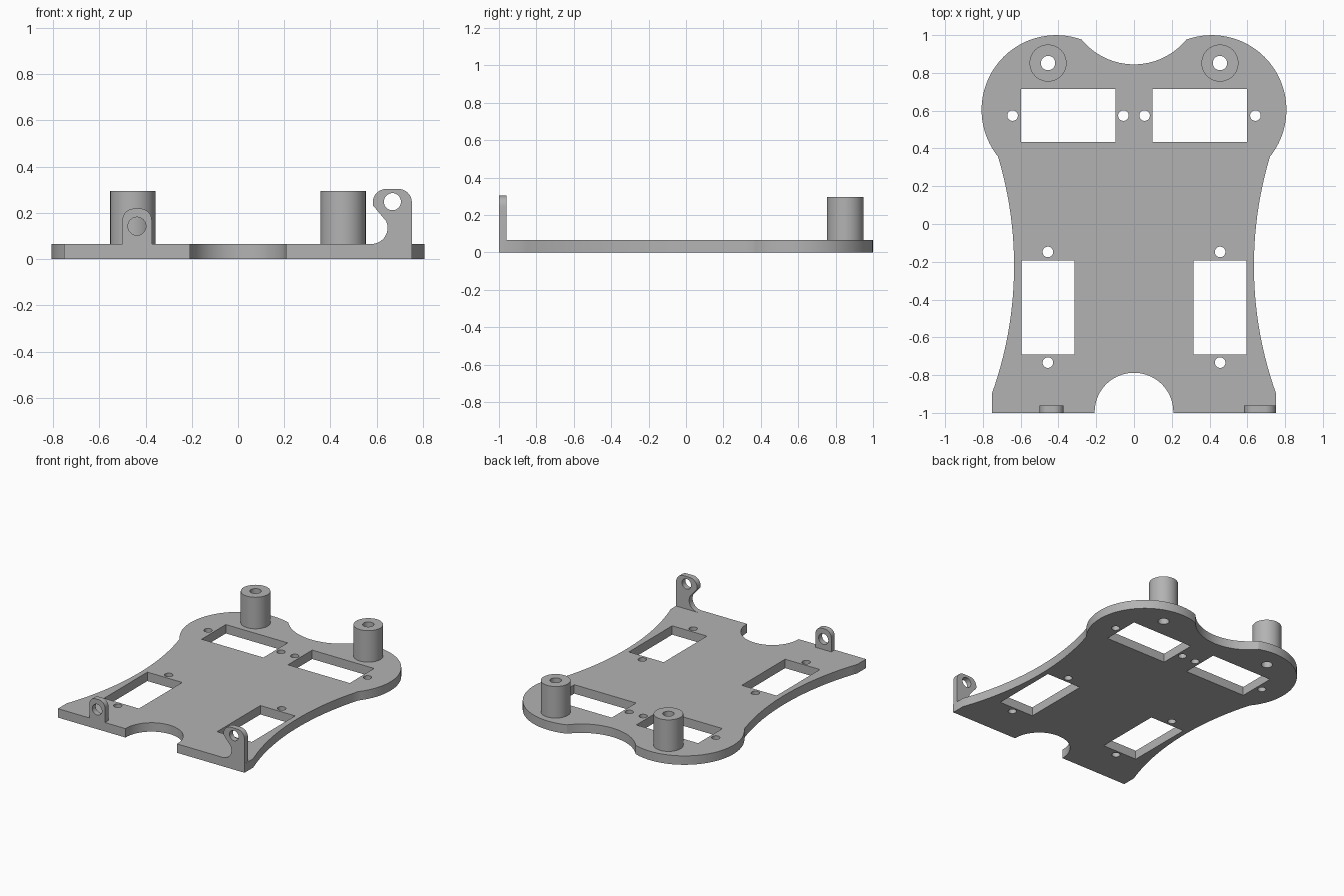
import bpy, bmesh
from math import sin, cos, pi, atan2, hypot, radians
from mathutils import Vector

cube = bpy.data.objects.get("Cube")
if cube:
    bpy.data.objects.remove(cube, do_unlink=True)

grey = bpy.data.materials.new("plain grey")
grey.use_nodes = True
colour = (0.45, 0.45, 0.45, 1)
grey.diffuse_color = colour
grey.node_tree.nodes["Principled BSDF"].inputs["Base Color"].default_value = colour

THICK = 0.065
LUG = 0.04


def arc(cx, cy, r, a0, a1, n=24):
    """Points on an arc, angles in radians."""
    return [(cx + r * cos(a0 + (a1 - a0) * i / n), cy + r * sin(a0 + (a1 - a0) * i / n))
            for i in range(n + 1)]


def arc_through(p, q, s, n=24):
    """Arc from p through q to s."""
    (ax, ay), (bx, by), (cx, cy) = p, q, s
    d = 2 * (ax * (by - cy) + bx * (cy - ay) + cx * (ay - by))
    a2, b2, c2 = ax * ax + ay * ay, bx * bx + by * by, cx * cx + cy * cy
    ux = (a2 * (by - cy) + b2 * (cy - ay) + c2 * (ay - by)) / d
    uy = (a2 * (cx - bx) + b2 * (ax - cx) + c2 * (bx - ax)) / d
    t0, tq, t1 = (atan2(y - uy, x - ux) for x, y in (p, q, s))
    turn = (t1 - t0) % (2 * pi)
    if (tq - t0) % (2 * pi) > turn:
        turn -= 2 * pi
    return arc(ux, uy, hypot(ax - ux, ay - uy), t0, t0 + turn, n)


def circle(x, y, r):
    return arc(x, y, r, 0, 2 * pi, 40)[:-1]


def rect(x0, x1, y0, y1):
    return [(x0, y0), (x1, y0), (x1, y1), (x0, y1)]


def mirrored(loop):
    return [(-x, y) for x, y in reversed(loop)]


def slab(name, loops, z0, z1, upright=False):
    """Extrude an outline with holes; upright slabs stand at the front edge."""
    curve = bpy.data.curves.new(name, "CURVE")
    curve.dimensions = "2D"
    curve.fill_mode = "BOTH"
    curve.extrude = (z1 - z0) / 2
    for loop in loops:
        spline = curve.splines.new("POLY")
        spline.points.add(len(loop) - 1)
        for point, (x, y) in zip(spline.points, loop):
            point.co = (x, y, 0, 1)
        spline.use_cyclic_u = True
    obj = bpy.data.objects.new(name, curve)
    bpy.context.collection.objects.link(obj)
    bpy.ops.object.select_all(action="DESELECT")
    bpy.context.view_layer.objects.active = obj
    obj.select_set(True)
    bpy.ops.object.convert(target="MESH")
    obj = bpy.context.view_layer.objects.active
    obj.name = name
    bm = bmesh.new()
    bm.from_mesh(obj.data)
    bmesh.ops.remove_doubles(bm, verts=bm.verts, dist=0.0002)
    bmesh.ops.translate(bm, verts=bm.verts, vec=Vector((0, 0, (z0 + z1) / 2)))
    if upright:
        for v in bm.verts:
            v.co = (v.co.x, -v.co.z, v.co.y)
    bmesh.ops.recalc_face_normals(bm, faces=bm.faces)
    bm.to_mesh(obj.data)
    bm.free()
    obj.data.materials.clear()
    obj.data.materials.append(grey)
    bpy.ops.object.shade_smooth_by_angle(angle=radians(30))
    return obj


# Base plate: half outline from the front notch round to the rear dip
waist = arc_through((0.753, -0.9), (0.635, -0.25), (0.72, 0.357))
lobe = arc_through((0.72, 0.357), (0.807, 0.605), (0.277, 0.976), 48)
dip = arc_through((0.277, 0.976), (0, 0.845), (-0.277, 0.976))[:13]
notch = arc_through((0, -0.788), (0.147, -0.848), (0.208, -1))
half = notch + [(0.753, -1)] + waist + lobe[1:] + dip[1:]
outline = half + mirrored(half)[1:-1]

# Servo windows, screw holes and post bores, mirrored left to right
side_cuts = [
    rect(0.099, 0.598, 0.434, 0.714),
    rect(0.315, 0.596, -0.692, -0.193),
    circle(0.643, 0.574, 0.028),
    circle(0.056, 0.574, 0.028),
    circle(0.456, -0.148, 0.028),
    circle(0.456, -0.734, 0.028),
    circle(0.455, 0.852, 0.038),
]
cuts = side_cuts + [mirrored(c) for c in side_cuts]
slab("base_plate", [outline] + cuts, 0, THICK)

# Rear hollow posts
for side, sign in (("left", 1), ("right", -1)):
    x = sign * 0.455
    slab(side + "_post", [circle(x, 0.852, 0.098), circle(x, 0.852, 0.038)], THICK, 0.295)

# Small front lug with rounded top corners
r = 0.05
small = ([(-0.5, THICK), (-0.373, THICK)]
         + arc(-0.373 - r, 0.218 - r, r, 0, pi / 2, 10)
         + arc(-0.5 + r, 0.218 - r, r, pi / 2, pi, 10))
slab("right_lug", [small, circle(-0.437, 0.142, 0.039)], 1 - LUG, 1, upright=True)

# Tall hooked front lug with a filleted foot
r = 0.058
tall = ([(0.752, THICK)]
        + arc(0.752 - r, 0.303 - r, r, 0, pi / 2, 10)
        + arc(0.583 + r, 0.303 - r, r, pi / 2, pi * 1.08, 10)
        + [(0.634, 0.172)]
        + arc(0.577, 0.135, 0.07, radians(28), -pi / 2, 14))
slab("left_lug", [tall, circle(0.668, 0.248, 0.037)], 1 - LUG, 1, upright=True)
